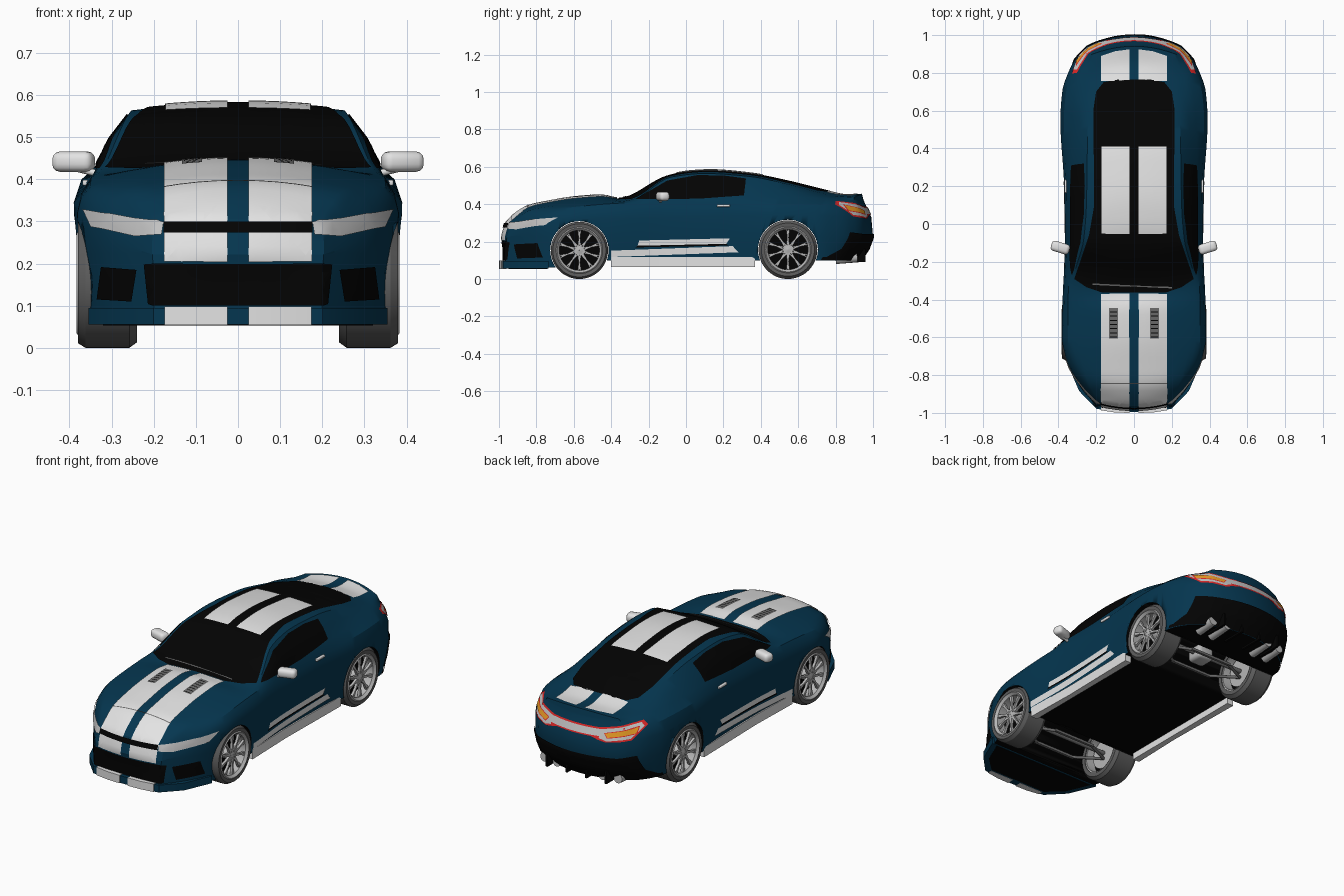
import bpy, bmesh, math
from mathutils import Vector, Matrix
from mathutils.bvhtree import BVHTree

default = bpy.data.objects.get("Cube")
if default:
    bpy.data.objects.remove(default)


def material(name, *rgb):
    mat = bpy.data.materials.new(name)
    mat.use_nodes = True
    color = (*rgb, 1)
    mat.diffuse_color = color
    shader = next(n for n in mat.node_tree.nodes if n.type == 'BSDF_PRINCIPLED')
    shader.inputs["Base Color"].default_value = color
    return mat


blue = material("blue paint", .0015, .037, .08)
white = material("white paint", .77, .77, .77)
black = material("black trim", .001, .001, .001)
lamp = material("lamp glass", .55, .55, .55)
rubber = material("tyre rubber", .11, .11, .11)
silver = material("silver metal", .48, .48, .48)
steel = material("dark steel", .15, .15, .15)
red = material("red lamp", .7, .02, .02)
orange = material("orange lamp", .85, .35, .02)


def finish(name, bm, *mats, angle=30):
    mesh = bpy.data.meshes.new(name)
    bm.to_mesh(mesh)
    for mat in mats:
        mesh.materials.append(mat)
    for poly in mesh.polygons:
        poly.use_smooth = True
    mesh.set_sharp_from_angle(angle=math.radians(angle))
    obj = bpy.data.objects.new(name, mesh)
    bpy.context.scene.collection.objects.link(obj)
    return obj


def line(*pts):
    """Smooth monotone curve through (y, value) pairs."""
    slope = [(b[1] - a[1]) / (b[0] - a[0]) for a, b in zip(pts, pts[1:])]
    tangent = [slope[0]]
    for a, b in zip(slope, slope[1:]):
        tangent.append(2 * a * b / (a + b) if a * b > 0 else 0)
    tangent.append(slope[-1])

    def at(y):
        y = min(max(y, pts[0][0]), pts[-1][0])
        i = next(n for n in range(len(slope)) if y <= pts[n + 1][0])
        (ya, a), (yb, b) = pts[i], pts[i + 1]
        h = yb - ya
        t = (y - ya) / h
        ease = t * t * (3 - 2 * t)
        return (a + (b - a) * ease + h * t * (1 - t) ** 2 * tangent[i]
                - h * t * t * (1 - t) * tangent[i + 1])
    return at


# Long lines of the body shell: centre, upper edge, belt, widest line, bottom
top_z = line((-.97, .3), (-.93, .345), (-.86, .388), (-.75, .412), (-.6, .437), (-.45, .447), (-.36, .43),
             (-.1, .55), (.02, .574), (.13, .58), (.34, .563), (.55, .522), (.75, .473), (.86, .45), (.94, .456))
edge_x = line((-.97, .19), (-.86, .24), (-.6, .3), (-.36, .325), (-.28, .318), (-.08, .266), (.1, .252), (.5, .245), (.94, .22))
edge_z = line((-.97, .295), (-.86, .365), (-.6, .4), (-.36, .413), (-.28, .427), (-.08, .545), (.1, .564),
              (.34, .548), (.55, .505), (.8, .445), (.94, .436))
belt_x = line((-.97, .2), (-.86, .265), (-.6, .35), (-.36, .348), (0, .338), (.3, .335), (.6, .325), (.8, .29), (.94, .23))
belt_z = line((-.97, .27), (-.86, .335), (-.6, .385), (-.36, .405), (0, .42), (.3, .437), (.6, .437), (.94, .42))
wide_x = line((-.97, .2), (-.87, .278), (-.78, .332), (-.7, .363), (-.6, .382), (-.4, .378), (-.1, .365), (.2, .37),
              (.55, .39), (.7, .38), (.8, .35), (.87, .315), (.94, .25))
wide_z = line((-.97, .22), (-.6, .32), (0, .33), (.55, .345), (.94, .33))
bottom = line((-.97, .06), (-.73, .06), (-.4, .1), (.4, .1), (.94, .1))
tail = line((.1, .065), (.22, 0), (.31, .005), (.42, .05), (.46, .06))


def section(y):
    wx, wz, bx, bz, ex, ez = (f(y) for f in (wide_x, wide_z, belt_x, belt_z, edge_x, edge_z))
    return [(wx * .97, bottom(y)), (wx * .985, .16), (wx * .995, .225), (wx, wz),
            (wx + (bx - wx) * .3, wz + (bz - wz) * .6), (bx, bz),
            ((bx + ex) / 2 + (ez - bz) * .08, (bz + ez) / 2), (ex, ez)]


def warp(x, y, z):
    """Rounds the nose and tail in plan and rakes them in profile."""
    front = min(max((-.8 - y) / .165, 0), 1)
    rear = min(max((y - .75) / .19, 0), 1)
    bulge = .03 if z > .2 else .01
    y += front * (max(0, z - .2) * .3 - bulge * max(0, 1 - (x / .2) ** 2))
    y += rear * (.06 * max(0, 1 - (x / .25) ** 2) - tail(z))
    return Vector((x, y, z))


# Body shell: a box-shaped grid wrapped onto the long lines
COLS, ROWS, STATIONS = 10, 7, 60
bm = bmesh.new()
cache = {}


def vert(i, j, k):
    if (i, j, k) not in cache:
        y = -.965 + 1.905 * k / STATIONS
        u = 2 * i / COLS - 1
        w, z = section(y)[j]
        if j == ROWS:
            z += (top_z(y) - z) * (1 - u * u)
        cache[i, j, k] = bm.verts.new(warp(u * w, y, z))
    return cache[i, j, k]


size = (COLS, ROWS, STATIONS)
for axis in range(3):
    a, b = [n for n in range(3) if n != axis]
    for end in (0, size[axis]):
        for p in range(size[a]):
            for q in range(size[b]):
                corner = []
                for da, db in ((0, 0), (1, 0), (1, 1), (0, 1)):
                    index = [end] * 3
                    index[a], index[b] = p + da, q + db
                    corner.append(vert(*index))
                bm.faces.new(corner)
bmesh.ops.recalc_face_normals(bm, faces=bm.faces)
skin = BVHTree.FromBMesh(bm)
body = finish("body_shell", bm, blue, black)

# Wheel arches, cut straight across
AXLES = {"front": (-.57, .153), "rear": (.545, .157)}
for y, r in AXLES.values():
    bm = bmesh.new()
    place = Matrix.Translation((0, y, r)) @ Matrix.Rotation(math.pi / 2, 4, 'Y')
    bmesh.ops.create_cone(bm, cap_ends=True, segments=48, radius1=r + .003, radius2=r + .003, depth=1, matrix=place)
    cutter = finish("arch_cutter", bm, blue, black)
    cutter.hide_render = True
    cut = body.modifiers.new("arch", 'BOOLEAN')
    cut.operation, cut.object = 'DIFFERENCE', cutter
    bpy.context.view_layer.update()
    cut_mesh = bpy.data.meshes.new_from_object(body.evaluated_get(bpy.context.evaluated_depsgraph_get()))
    body.modifiers.clear()
    body.data = cut_mesh
    bpy.data.objects.remove(cutter)
for poly in body.data.polygons:
    c, n = poly.center, poly.normal
    in_arch = any(math.hypot(c.y - y, c.z - r) < r + .005 for y, r in AXLES.values()) and abs(n.x) < .2
    poly.material_index = 1 if n.z < -.8 or in_arch else 0


def plate(name, mat, outline, axis, side=1, lift=.004):
    """Thin painted panel: a flat outline cast onto the body along one axis."""
    a, b = [n for n in range(3) if n != axis]
    bm = bmesh.new()
    flat = []
    for p, q in outline:
        co = Vector((0, 0, 0))
        co[a], co[b] = p, q
        flat.append(bm.verts.new(co))
    bmesh.ops.triangulate(bm, faces=[bm.faces.new(flat)])
    for n in (a, b):
        normal = Vector((0, 0, 0))
        normal[n] = 1
        for step in range(-50, 51):
            bmesh.ops.bisect_plane(bm, geom=bm.verts[:] + bm.edges[:] + bm.faces[:], plane_co=normal * step * .02, plane_no=normal)
    ray = Vector((0, 0, 0))
    ray[axis] = -side
    missed = []
    for v in bm.verts:
        hit, normal, _, _ = skin.ray_cast(v.co - ray * 3, ray)
        if hit is None:
            missed.append(v)
        else:
            v.co = hit + normal * lift
    bmesh.ops.delete(bm, geom=missed, context='VERTS')
    bm.normal_update()
    for f in bm.faces:
        if f.normal.dot(ray) > 0:
            f.normal_flip()
    return finish(name, bm, mat)


def pair(name, mat, outline, axis, side=1, lift=.004):
    """The same plate on the left and the right."""
    plate("left_" + name, mat, outline, axis, side, lift)
    if axis == 0:
        plate("right_" + name, mat, outline, 0, -side, lift)
    else:
        plate("right_" + name, mat, [(-p, q) for p, q in outline], axis, side, lift)


def rect(a, b, c, d):
    return [(a, c), (b, c), (b, d), (a, d)]


def whole(half):
    return half + [(-p, q) for p, q in reversed(half)]


# Glass, roof and stripes
plate("glass_roof", black, whole([(.17, -.362), (.25, -.335), (.316, -.29), (.238, -.06), (.21, .1), (.215, .6), (.2, .7), (.16, .75), (.08, .765)]), 2)
pair("side_window", black, [(-.27, .424), (-.1, .524), (.06, .553), (.2, .551), (.32, .535), (.31, .445), (.07, .428)], 0)
pair("roof_stripe", white, rect(.025, .172, -.05, .41), 2, lift=.008)
pair("hood_stripe", white, rect(.025, .175, -.93, -.37), 2, lift=.006)
plate("hood_seam", steel, rect(-.175, .175, -.845, -.84), 2, lift=.008)
pair("trunk_stripe", white, [(.025, .76), (.175, .755), (.175, .89), (.1, .915), (.025, .925)], 2)
pair("nose_stripe", white, rect(.025, .175, .205, .36), 1, -1)
pair("side_stripe_upper", white, [(-.26, .178), (-.25, .206), (.235, .218), (.215, .188)], 0)
pair("side_pinstripe", black, [(-.27, .169), (-.26, .178), (.215, .188), (.23, .179)], 0)
pair("side_stripe_lower", white, [(-.4, .118), (-.4, .152), (.25, .176), (.28, .143)], 0)
pair("hood_vent", steel, rect(.085, .132, -.605, -.445), 2, lift=.008)
for n in range(7):
    y = -.6 + n * .022
    pair("hood_vent_slat", black, rect(.09, .127, y, y + .005), 2, lift=.0095)
plate("wiper", steel, [(-.22, -.32), (.2, -.34), (.2, -.332), (-.22, -.312)], 2, lift=.009)

# Front fascia
plate("grille", black, whole([(.197, .1), (.198, .2)]), 1, -1, .005)
pair("grille_corner", black, [(.197, .1), (.21, .104), (.22, .198), (.197, .2)], 1, -1, .005)
plate("grille_bar", black, rect(-.175, .175, .272, .298), 1, -1, .008)
pair("side_intake", black, [(.238, .185), (.322, .192), (.332, .115), (.25, .11)], 1, -1)
pair("headlight", lamp, [(.364, .328), (.23, .305), (.175, .298), (.18, .268), (.24, .264), (.345, .288)], 1, -1, .006)

# Tail lights and rear bumper
plate("tail_light_border", red, whole([(.1, .34), (.18, .32), (.29, .333), (.325, .395), (.3, .415), (.14, .387)]), 1)
pair("tail_light_lens", lamp, [(.145, .379), (.298, .407), (.317, .392), (.286, .341), (.183, .327), (.145, .337)], 1, lift=.006)
plate("tail_light_strip", lamp, rect(-.146, .146, .346, .379), 1, lift=.006)
pair("tail_light_ring", red, [(.165, .363), (.302, .394), (.302, .361), (.185, .339)], 1, lift=.0075)
pair("tail_light_glow", orange, [(.17, .361), (.299, .39), (.298, .364), (.187, .343)], 1, lift=.009)
plate("rear_diffuser", black, whole([(.3, .102), (.33, .15), (.31, .25), (.24, .24), (.19, .205)]), 1, lift=.006)
pair("bumper_corner_trim", black, [(.72, .102), (.73, .118), (.84, .125), (.88, .19), (.92, .245), (.92, .2), (.89, .102)], 0, lift=.005)


def slab(name, mat, plan, low, high):
    bm = bmesh.new()
    face = bm.faces.new([bm.verts.new((x, y, low)) for x, y in plan])
    up = bmesh.ops.extrude_face_region(bm, geom=[face])["geom"]
    bmesh.ops.translate(bm, verts=[v for v in up if isinstance(v, bmesh.types.BMVert)], vec=(0, 0, high - low))
    bmesh.ops.recalc_face_normals(bm, faces=bm.faces)
    return finish(name, bm, mat)


def boxes(name, mat, size, places, bevel=0):
    bm = bmesh.new()
    for place in places:
        bmesh.ops.create_cube(bm, size=1, matrix=place @ Matrix.Diagonal((*size, 1)))
    if bevel:
        bmesh.ops.bevel(bm, geom=bm.edges[:], offset=bevel, segments=3, profile=.5, affect='EDGES')
    return finish(name, bm, mat, angle=40)


def rod(name, mat, start, end, radius):
    start, end = Vector(start), Vector(end)
    turn = (end - start).to_track_quat('Z', 'Y').to_matrix().to_4x4()
    bm = bmesh.new()
    bmesh.ops.create_cone(bm, cap_ends=True, segments=20, radius1=radius, radius2=radius,
                          depth=(end - start).length, matrix=Matrix.Translation((start + end) / 2) @ turn)
    return finish(name, bm, mat)


def lathe(name, mat, profile, y, z, side, steps=48):
    """Closed (x, radius) profile turned about the axle."""
    bm = bmesh.new()
    rings = []
    for s in range(steps):
        a = math.tau * s / steps
        rings.append([bm.verts.new((side * x, y + r * math.cos(a), z + r * math.sin(a))) for x, r in profile])
    for s in range(steps):
        for n in range(len(profile)):
            m, t = (n + 1) % len(profile), (s + 1) % steps
            bm.faces.new((rings[s][n], rings[s][m], rings[t][m], rings[t][n]))
    bmesh.ops.recalc_face_normals(bm, faces=bm.faces)
    return finish(name, bm, mat)


# Front splitter
slab("splitter", blue, whole([(.335, -.735), (.355, -.735), (.29, -.885), (.2, -.978), (.1, -.995)]), .055, .095)
slab("splitter_floor", black, whole([(.32, -.74), (.265, -.87), (.18, -.95)]), .0535, .055)
at = Matrix.Translation
for side, word in ((1, "left"), (-1, "right")):
    stripe = [(.025, -1), (.1, -.998), (.175, -.986), (.175, -.96), (.025, -.96)]
    slab(word + "_splitter_stripe", white, [(side * x, y) for x, y in stripe], .054, .098)
    # Sills, mirrors, handles, exhausts
    slab(word + "_sill", white, [(side * x, y) for x, y in ((.33, -.4), (.37, -.4), (.362, -.1), (.37, .37), (.33, .37))], .063, .117)
    boxes(word + "_mirror", white, (.1, .055, .048), [at((side * .39, -.125, .442)) @ Matrix.Rotation(side * .3, 4, 'Z')], .018)
    rod(word + "_mirror_stalk", white, (side * .325, -.14, .412), (side * .38, -.13, .425), .008)
    boxes(word + "_door_handle", white, (.014, .07, .014), [at((side * .362, .2, .392))], .004)
    for x in (.14, .225):
        rod(word + "_exhaust", silver, (side * x, .8, .105), (side * x, .95 - x * .15, .115), .025)
    boxes(word + "_diffuser_fin", black, (.012, .14, .07), [at((side * x, .89, .125)) for x in (.06, .18)])
    # Wheels and suspension
    for word2, (y, r) in AXLES.items():
        label = word + "_" + word2
        lathe(label + "_tyre", rubber, [(.24, .118), (.24, .14), (.258, r), (.362, r), (.38, .142), (.378, .12)], y, r, side)
        lathe(label + "_rim", silver, [(.245, .121), (.378, .125), (.383, .119), (.37, .107), (.245, .11)], y, r, side)
        lathe(label + "_backing", black, [(.3, .001), (.3, .112), (.318, .112), (.318, .001)], y, r, side)
        lathe(label + "_brake_disc", silver, [(.27, .001), (.27, .085), (.3, .085), (.3, .001)], y, r, side)
        lathe(label + "_hub", silver, [(.31, .001), (.31, .03), (.365, .026), (.37, .001)], y, r, side)
        spokes = [at((side * .362, y, r)) @ Matrix.Rotation(math.tau * n / 10, 4, 'X') @ at((0, 0, .065))
                  @ Matrix.Rotation(tilt, 4, 'X') for n in range(10) for tilt in (-.13, .13)]
        boxes(label + "_spokes", silver, (.014, .008, .094), spokes)
        for dy in (-.08, .08):
            rod(label + "_arm", steel, (side * .12, y + dy, .11), (side * .27, y, .12), .008)
for word2, (y, r) in AXLES.items():
    rod(word2 + "_axle", steel, (-.28, y, r), (.28, y, r), .012)
    boxes(word2 + "_subframe", steel, (.26, .014, .014), [at((0, y + dy, .11)) for dy in (-.08, .08)])
boxes("differential", silver, (.1, .1, .08), [at((0, AXLES["rear"][0], .155))], .02)
